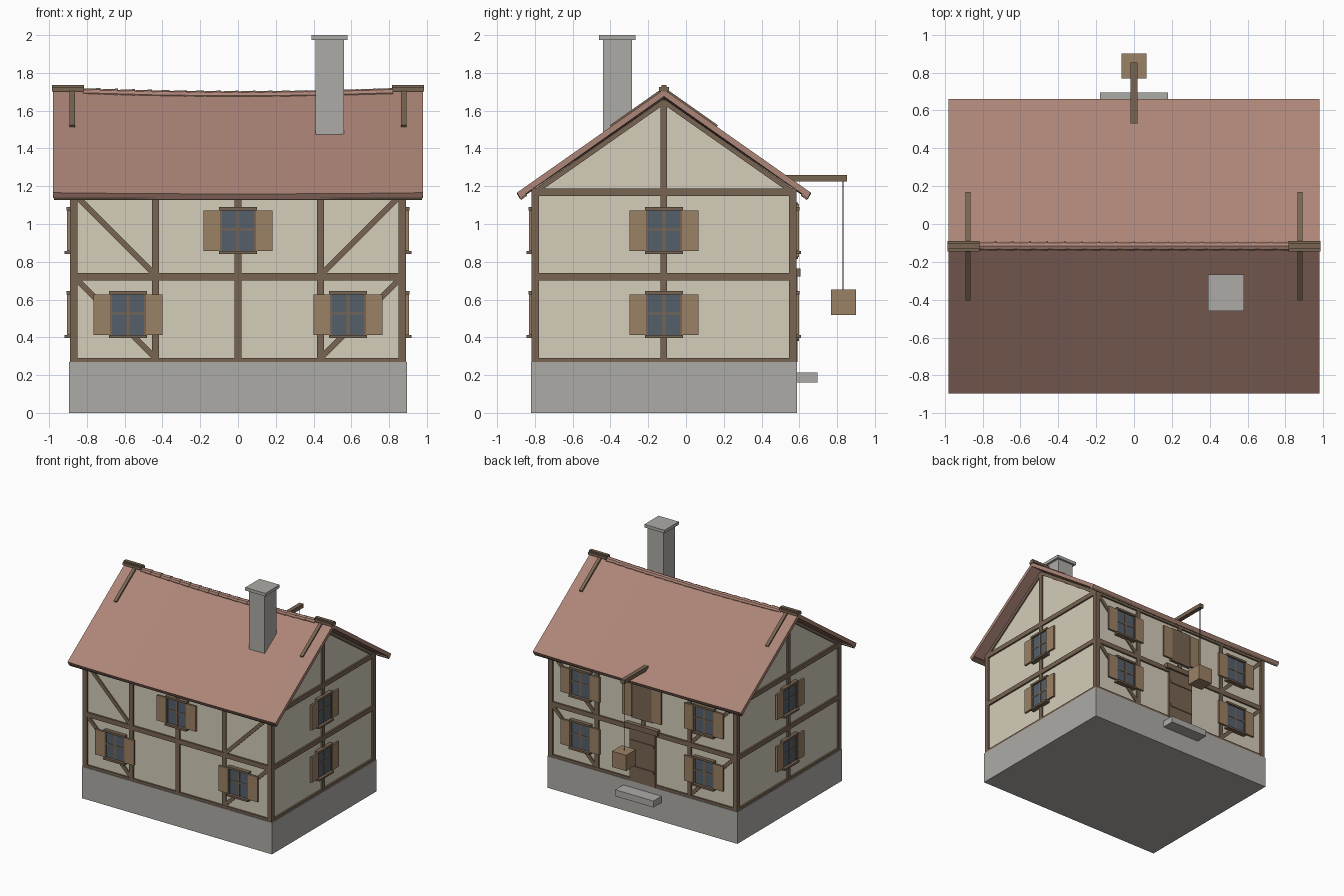
import bpy, bmesh, math
from mathutils import Matrix, Vector

if "Cube" in bpy.data.objects:
    bpy.data.objects.remove(bpy.data.objects["Cube"])

YC = -0.117          # centre line of the house in y
HX, HY = 0.876, 0.685  # half sizes of the plaster walls
SLOPE = math.atan2(0.55, 0.78)


def material(name, rgb):
    m = bpy.data.materials.new(name)
    m.diffuse_color = (*rgb, 1)
    m.use_nodes = True
    m.node_tree.nodes["Principled BSDF"].inputs["Base Color"].default_value = m.diffuse_color
    return m


ROOF = material("roof_red", (0.42, 0.235, 0.185))
WOOD = material("dark_timber", (0.19, 0.13, 0.085))
LIGHT = material("light_wood", (0.33, 0.22, 0.13))
PLASTER = material("plaster", (0.66, 0.61, 0.49))
GLASS = material("window_glass", (0.09, 0.115, 0.145))
STONE = material("stone", (0.42, 0.41, 0.39))
ROPE = material("rope", (0.08, 0.06, 0.04))


def finish(bm, name, mat):
    bmesh.ops.recalc_face_normals(bm, faces=bm.faces)
    me = bpy.data.meshes.new(name)
    bm.to_mesh(me)
    bm.free()
    ob = bpy.data.objects.new(name, me)
    me.materials.append(mat)
    bpy.context.collection.objects.link(ob)
    return ob


def add_box(bm, lo, hi, frame=Matrix()):
    lo, hi = Vector(lo), Vector(hi)
    m = frame @ Matrix.Translation((lo + hi) / 2) @ Matrix.Diagonal((*(hi - lo), 1))
    bmesh.ops.create_cube(bm, size=1, matrix=m)


def box(name, mat, *boxes):
    bm = bmesh.new()
    for lo, hi in boxes:
        add_box(bm, lo, hi)
    return finish(bm, name, mat)


def add_bar(bm, frame, a, b, w, d0=-0.005, d1=0.014):
    # timber between two points in the plane of a wall
    a, b = Vector((a[0], 0, a[1])), Vector((b[0], 0, b[1]))
    v = b - a
    m = frame @ Matrix.Translation((a + b) / 2) @ Matrix.Rotation(-math.atan2(v.z, v.x), 4, 'Y')
    add_box(bm, (-v.length / 2, d0, -w / 2), (v.length / 2, d1, w / 2), m)


def loft(name, mat, profile, xs, sag):
    # sweep a closed (y, z) profile along x
    bm = bmesh.new()
    rings = [[bm.verts.new((x, YC + y, z - sag(x, z))) for y, z in profile] for x in xs]
    n = len(profile)
    for r, s in zip(rings, rings[1:]):
        for i in range(n):
            bm.faces.new((r[i], r[(i + 1) % n], s[(i + 1) % n], s[i]))
    bm.faces.new(rings[0])
    bm.faces.new(rings[-1])
    return finish(bm, name, mat)


# wall frames: local x along the wall, local y outward, z up
def wall_frame(origin, u, n):
    m = Matrix((u, n, (0, 0, 1))).transposed().to_4x4()
    m.translation = origin
    return m


FRONT = wall_frame((0, YC - HY, 0), (1, 0, 0), (0, -1, 0))
BACK = wall_frame((0, YC + HY, 0), (-1, 0, 0), (0, 1, 0))
RIGHT = wall_frame((HX, YC, 0), (0, 1, 0), (1, 0, 0))
LEFT = wall_frame((-HX, YC, 0), (0, -1, 0), (-1, 0, 0))

# stone base, step and plaster body
box("stone_base", STONE, ((-0.895, YC - 0.704, 0), (0.895, YC + 0.704, 0.27)))
box("door_step", STONE, ((-0.18, 0.58, 0.16), (0.18, 0.695, 0.215)))
loft("plaster_walls", PLASTER,
     [(-HY, 0.26), (HY, 0.26), (HY, 1.19), (0, 1.66), (-HY, 1.19)], (-HX, HX), lambda x, z: 0)


# sagging roof slab
def sag(x, z):
    return 0.022 * (1 - (x / 0.98) ** 2) * (0.25 + 0.75 * (z - 1.13) / 0.58)


xs = [-0.98 + 1.96 * i / 12 for i in range(13)]
loft("roof", ROOF, [(-0.778, 1.166), (0, 1.712), (0.778, 1.166),
                    (0.762, 1.138), (0, 1.675), (-0.762, 1.138)], xs, sag)

# eave boards under the roof edges
bm = bmesh.new()
for s in (-1, 1):
    m = Matrix.Translation((0, YC + s * 0.745, 1.145)) @ Matrix.Rotation(-s * SLOPE, 4, 'X')
    add_box(bm, (-0.975, -0.02, -0.008), (0.975, 0.02, 0.008), m)
finish(bm, "eave_boards", WOOD)

# overlapping ridge tiles
bm = bmesh.new()
N = 18
for i in range(N):
    x = -0.82 + 1.64 * (i + 0.5) / N
    m = (Matrix.Translation((x, YC, 1.702 - 0.022 * (1 - (x / 0.98) ** 2)))
         @ Matrix.Rotation(math.pi / 2, 4, 'Y'))
    bmesh.ops.create_cone(bm, cap_ends=True, segments=8, radius1=0.022, radius2=0.026,
                          depth=0.094, matrix=m)
finish(bm, "ridge_tiles", ROOF)

# ridge end caps and the crossed rafters beside them
bm = bmesh.new()
for s in (-1, 1):
    add_box(bm, (min(s * 0.815, s * 0.985), YC - 0.027, 1.702),
            (max(s * 0.815, s * 0.985), YC + 0.027, 1.725))
    add_box(bm, (s * 0.9 - 0.085, YC - 0.014, 1.72), (s * 0.9 + 0.085, YC + 0.014, 1.736))
finish(bm, "ridge_caps", WOOD)
bm = bmesh.new()
for x in (-0.877, 0.877):
    for s in (-1, 1):
        m = Matrix.Translation((x, YC + s * 0.14, 1.611)) @ Matrix.Rotation(-s * SLOPE, 4, 'X')
        add_box(bm, (-0.014, -0.17, -0.02), (0.014, 0.17, 0.012), m)
finish(bm, "ridge_braces", WOOD)

# chimney
box("chimney", STONE, ((0.41, -0.44, 1.3), (0.56, -0.285, 1.98)))
box("chimney_cap", STONE, ((0.39, -0.46, 1.974), (0.58, -0.268, 2.0)))

# timber framing: long walls
for name, f in (("front", FRONT), ("back", BACK)):
    bm = bmesh.new()
    for z, w in ((0.28, 0.022), (0.721, 0.04), (1.17, 0.04)):
        add_bar(bm, f, (-0.87, z), (0.87, z), w)
    for x in (-0.437, 0, 0.437):
        add_bar(bm, f, (x, 0.27), (x, 1.18), 0.036, d1=0.0125)
    for s in (-1, 1):
        add_bar(bm, f, (s * 0.862, 1.155), (s * 0.437, 0.728), 0.03, d1=0.011)
        add_bar(bm, f, (s * 0.862, 0.715), (s * 0.437, 0.29), 0.03, d1=0.011)
    finish(bm, name + "_timbers", WOOD)

# timber framing: gable walls
for name, f in (("right", RIGHT), ("left", LEFT)):
    bm = bmesh.new()
    for z, w in ((0.28, 0.022), (0.721, 0.04), (1.168, 0.04)):
        add_bar(bm, f, (-0.68, z), (0.68, z), w)
    add_bar(bm, f, (0, 0.27), (0, 1.655), 0.034, d1=0.0125)
    for s in (-1, 1):
        add_bar(bm, f, (s * 0.665, 1.182), (0, 1.648), 0.026, d1=0.011)
    finish(bm, name + "_timbers", WOOD)

# corner posts
box("corner_posts", WOOD, *[((sx * 0.87 - 0.02, YC + sy * 0.681 - 0.02, 0.268),
                             (sx * 0.87 + 0.02, YC + sy * 0.681 + 0.02, 1.19))
                            for sx in (-1, 1) for sy in (-1, 1)])

# windows with frame, crossbars, sill, lintel and shutters
UP, DOWN = 0.965, 0.52
places = [(FRONT, -0.582, DOWN), (FRONT, 0.582, DOWN), (FRONT, 0, UP)]
places += [(BACK, x, z) for x in (-0.582, 0.582) for z in (DOWN, UP)]
places += [(f, 0, z) for f in (RIGHT, LEFT) for z in (DOWN, UP)]
panes, frames, shutters = bmesh.new(), bmesh.new(), bmesh.new()
for f, x, z in places:
    m = f @ Matrix.Translation((x, 0, z))
    add_box(panes, (-0.085, -0.005, -0.11), (0.085, 0.017, 0.11), m)
    for s in (-1, 1):
        add_box(frames, (s * 0.09 - 0.006, 0, -0.11), (s * 0.09 + 0.006, 0.024, 0.11), m)
        add_box(shutters, (s * 0.139 - 0.044, 0.014, -0.107), (s * 0.139 + 0.044, 0.03, 0.107), m)
    add_box(frames, (-0.008, 0, -0.11), (0.008, 0.021, 0.11), m)
    add_box(frames, (-0.085, 0, -0.0), (0.085, 0.020, 0.012), m)
    add_box(frames, (-0.1, 0, 0.107), (0.1, 0.033, 0.124), m)
    add_box(frames, (-0.1, 0, -0.124), (0.1, 0.042, -0.108), m)
finish(panes, "window_panes", GLASS)
finish(frames, "window_frames", WOOD)

# loading hatch with its shutters on the back
hatch = BACK @ Matrix.Translation((0, 0, 0.965))
for s in (-1, 1):
    add_box(shutters, (s * 0.139 - 0.044, 0.014, -0.14), (s * 0.139 + 0.044, 0.03, 0.14), hatch)
finish(shutters, "shutters", LIGHT)
bm = bmesh.new()
add_box(bm, (-0.1, 0, -0.15), (0.1, 0.024, 0.15), hatch)
finish(bm, "loading_hatch", WOOD)

# back door with battens and lintel
box("back_door", WOOD, ((-0.12, 0.56, 0.27), (0.12, 0.59, 0.73)))
box("door_battens", WOOD, *[((-0.11, 0.58, z), (0.11, 0.597, z + 0.025)) for z in (0.38, 0.6)])
box("door_lintel", WOOD, ((-0.155, 0.56, 0.722), (0.155, 0.606, 0.765)))

# hoist beam, rope and crate
box("hoist_beam", WOOD, ((-0.018, 0.53, 1.226), (0.018, 0.853, 1.26)))
bm = bmesh.new()
bmesh.ops.create_cone(bm, cap_ends=True, segments=6, radius1=0.003, radius2=0.003, depth=0.6,
                      matrix=Matrix.Translation((0, 0.832, 0.94)))
finish(bm, "hoist_rope", ROPE)
box("hanging_crate", LIGHT, ((-0.067, 0.768, 0.518), (0.067, 0.9, 0.652)))
